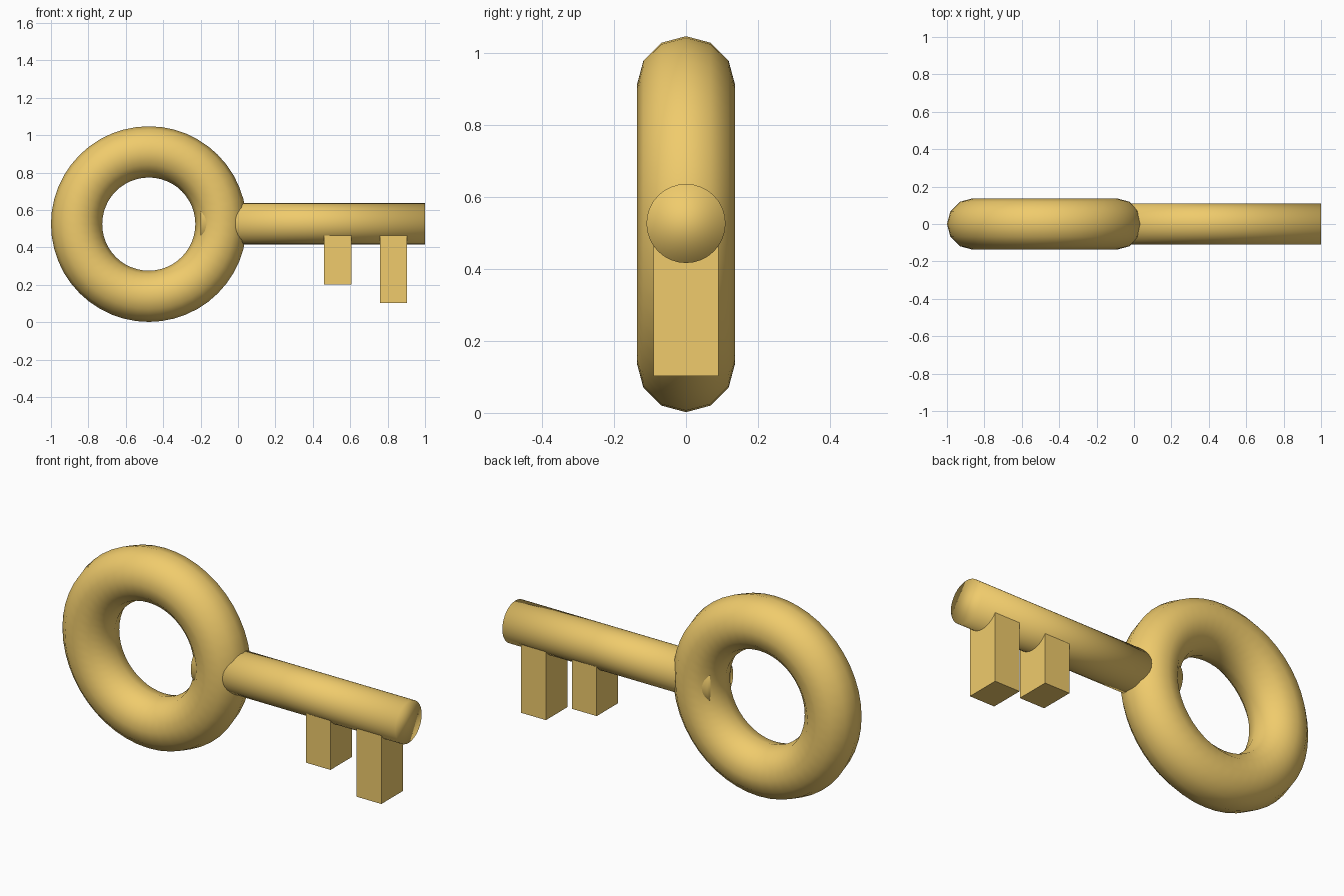
import bpy
from math import pi

if "Cube" in bpy.data.objects:
    bpy.data.objects.remove(bpy.data.objects["Cube"])

gold = bpy.data.materials.new("gold")
gold.diffuse_color = (0.87, 0.60, 0.15, 1)
gold.use_nodes = True
gold.node_tree.nodes["Principled BSDF"].inputs["Base Color"].default_value = gold.diffuse_color
AXIS_Z = 0.525


def finish(name, smooth):
    obj = bpy.context.object
    obj.name = name
    obj.data.materials.append(gold)
    if smooth:
        bpy.ops.object.shade_smooth()
    return obj


# Ring handle
bpy.ops.mesh.primitive_torus_add(major_radius=0.386, minor_radius=0.137,
                                 major_segments=48, minor_segments=12,
                                 location=(-0.477, 0, AXIS_Z), rotation=(pi / 2, 0, 0))
finish("bow_ring", True)

# Round shaft, its end poking slightly through the ring
x0, x1 = -0.2, 1.0
bpy.ops.mesh.primitive_cylinder_add(vertices=32, radius=0.11, depth=x1 - x0,
                                    location=((x0 + x1) / 2, 0, AXIS_Z + 0.002),
                                    rotation=(0, pi / 2, 0))
finish("shaft", True)

# Teeth hanging below the shaft
TOP = 0.48
for name, x, bottom in (("short_tooth", 0.533, 0.203), ("long_tooth", 0.831, 0.102)):
    bpy.ops.mesh.primitive_cube_add(size=1, location=(x, 0, (TOP + bottom) / 2))
    bpy.context.object.scale = (0.145, 0.18, TOP - bottom)
    finish(name, False)
